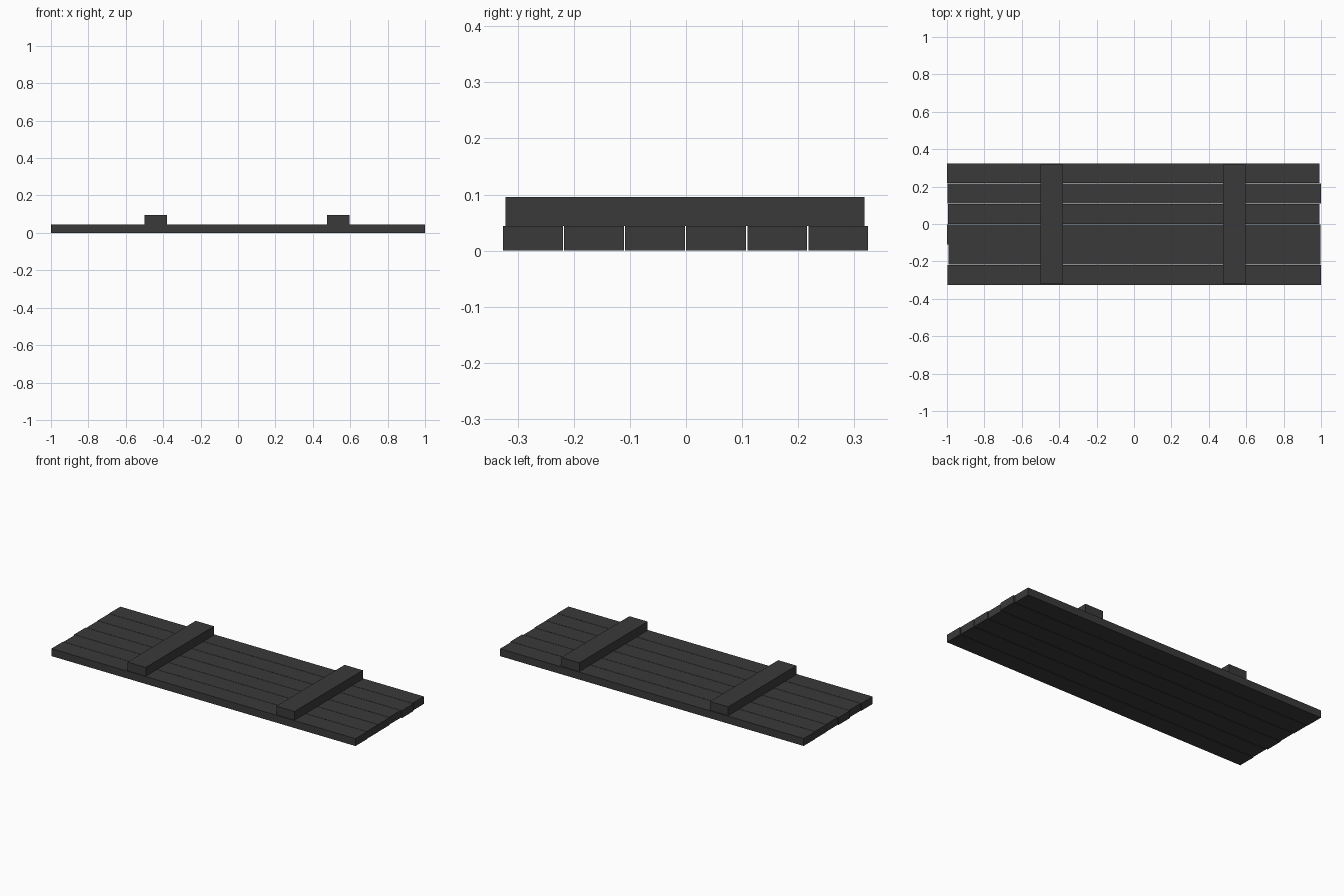
import bpy
import bmesh
from mathutils import Matrix, Vector

cube = bpy.data.objects.get("Cube")
if cube:
    bpy.data.objects.remove(cube, do_unlink=True)

# Single dark charcoal colour
charcoal = bpy.data.materials.new("charcoal_wood")
charcoal.use_nodes = True
COLOUR = (0.042, 0.042, 0.042, 1.0)
charcoal.diffuse_color = COLOUR
bsdf = charcoal.node_tree.nodes["Principled BSDF"]
bsdf.inputs["Base Color"].default_value = COLOUR
bsdf.inputs["Roughness"].default_value = 0.8


def box(name, low, high):
    """Flat-sided box between two opposite corners."""
    low, high = Vector(low), Vector(high)
    bm = bmesh.new()
    bmesh.ops.create_cube(bm, size=1, matrix=Matrix.Diagonal((*(high - low), 1)))
    mesh = bpy.data.meshes.new(name)
    bm.to_mesh(mesh)
    bm.free()
    mesh.materials.append(charcoal)
    obj = bpy.data.objects.new(name, mesh)
    obj.location = (low + high) / 2
    bpy.context.scene.collection.objects.link(obj)
    return obj


# Six long planks with narrow gaps and slightly uneven ends
PITCH, WIDTH, THICK = 0.1088, 0.1066, 0.044
ends = [(-0.997, 1.0), (-0.993, 0.997), (-1.0, 0.996),
        (-0.995, 0.992), (-0.998, 1.0), (-1.0, 0.993)]
for i, (x0, x1) in enumerate(ends):
    y0 = -0.326 + i * PITCH
    box(f"plank_{i + 1}", (x0, y0, 0), (x1, y0 + WIDTH, THICK))

# Two cross battens on top
for name, x0 in (("right_batten", -0.5), ("left_batten", 0.477)):
    box(name, (x0, -0.322, THICK), (x0 + 0.12, 0.318, 0.096))
